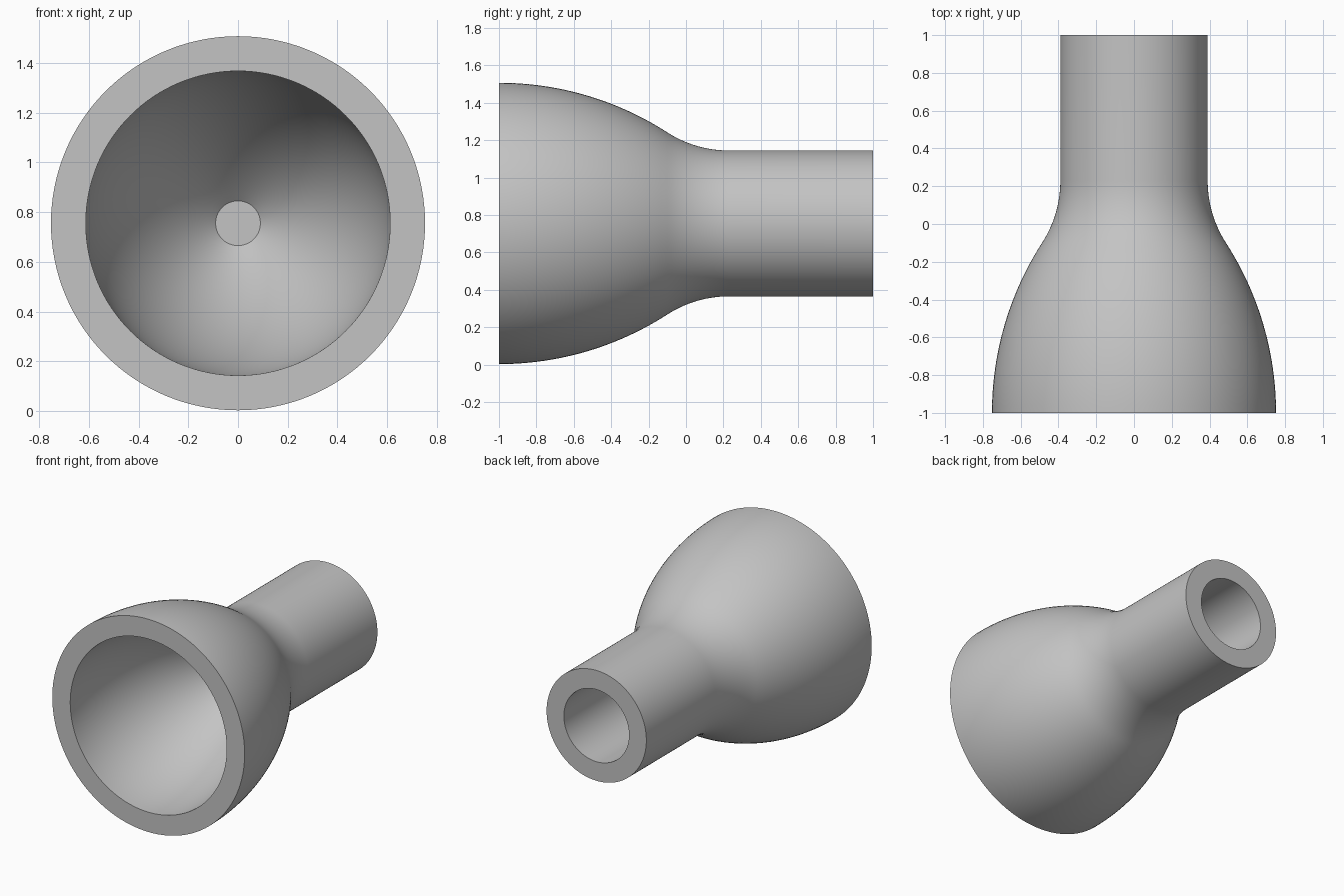
import bpy
import bmesh
from math import asin, cos, sin, pi, radians
from mathutils import Vector

cube = bpy.data.objects.get("Cube")
if cube:
    bpy.data.objects.remove(cube, do_unlink=True)

# Main dimensions
AXIS_Z = 0.755
MOUTH_R = 0.752
NECK_R = 0.39
WALL = 0.14
BELL_ARC = 1.66
JOIN_Y = -0.10
TIP_R = 0.09
SOCKET_FLOOR = 0.30
SEGMENTS = 128


def arc(cy, cr, radius, start, end, steps):
    """Points (y, r) on an arc, angles measured from the radial direction."""
    angles = [start + (end - start) * i / steps for i in range(steps + 1)]
    return [(cy + radius * sin(a), cr + radius * cos(a)) for a in angles]


# Outer bell arc, then a tangent fillet into the neck
centre_r = MOUTH_R - BELL_ARC
join = asin((JOIN_Y + 1) / BELL_ARC)
bell = arc(-1, centre_r, BELL_ARC, 0, join, 24)
fillet_r = (bell[-1][1] - NECK_R) / (1 - cos(join))
fillet_y = JOIN_Y + fillet_r * sin(join)
fillet = arc(fillet_y, NECK_R + fillet_r, fillet_r, pi + join, pi, 14)

# Cavity runs parallel to the bell and ends in a small flat disc
inner_arc = BELL_ARC - WALL
tip = pi / 2 - asin((TIP_R - centre_r) / inner_arc)
cavity = arc(-1, centre_r, inner_arc, tip, 0, 32)

# Blind socket in the end of the neck
socket_r = NECK_R - WALL + 0.005
socket = [(1, NECK_R), (1, socket_r), (SOCKET_FLOOR, socket_r), (SOCKET_FLOOR, 0)]

profile = [(cavity[0][0], 0)] + cavity + bell + fillet[1:] + socket

# Revolve the profile around the long axis
bm = bmesh.new()
verts = [bm.verts.new((r, y, 0)) for y, r in profile]
edges = [bm.edges.new(pair) for pair in zip(verts, verts[1:])]
bmesh.ops.spin(bm, geom=verts + edges, cent=Vector(), axis=Vector((0, 1, 0)),
               angle=2 * pi, steps=SEGMENTS, use_merge=False)
bmesh.ops.remove_doubles(bm, verts=bm.verts, dist=0.0005)
bmesh.ops.recalc_face_normals(bm, faces=bm.faces)
mesh = bpy.data.meshes.new("bell_body")
bm.to_mesh(mesh)
bm.free()

body = bpy.data.objects.new("bell_body", mesh)
body.location.z = AXIS_Z
bpy.context.collection.objects.link(body)

# Plain grey finish
grey = bpy.data.materials.new("plain_grey")
grey.use_nodes = True
colour = (0.55, 0.55, 0.55, 1)
grey.diffuse_color = colour
grey.node_tree.nodes["Principled BSDF"].inputs["Base Color"].default_value = colour
mesh.materials.append(grey)

bpy.ops.object.select_all(action="DESELECT")
body.select_set(True)
bpy.context.view_layer.objects.active = body
bpy.ops.object.shade_smooth_by_angle(angle=radians(30))
